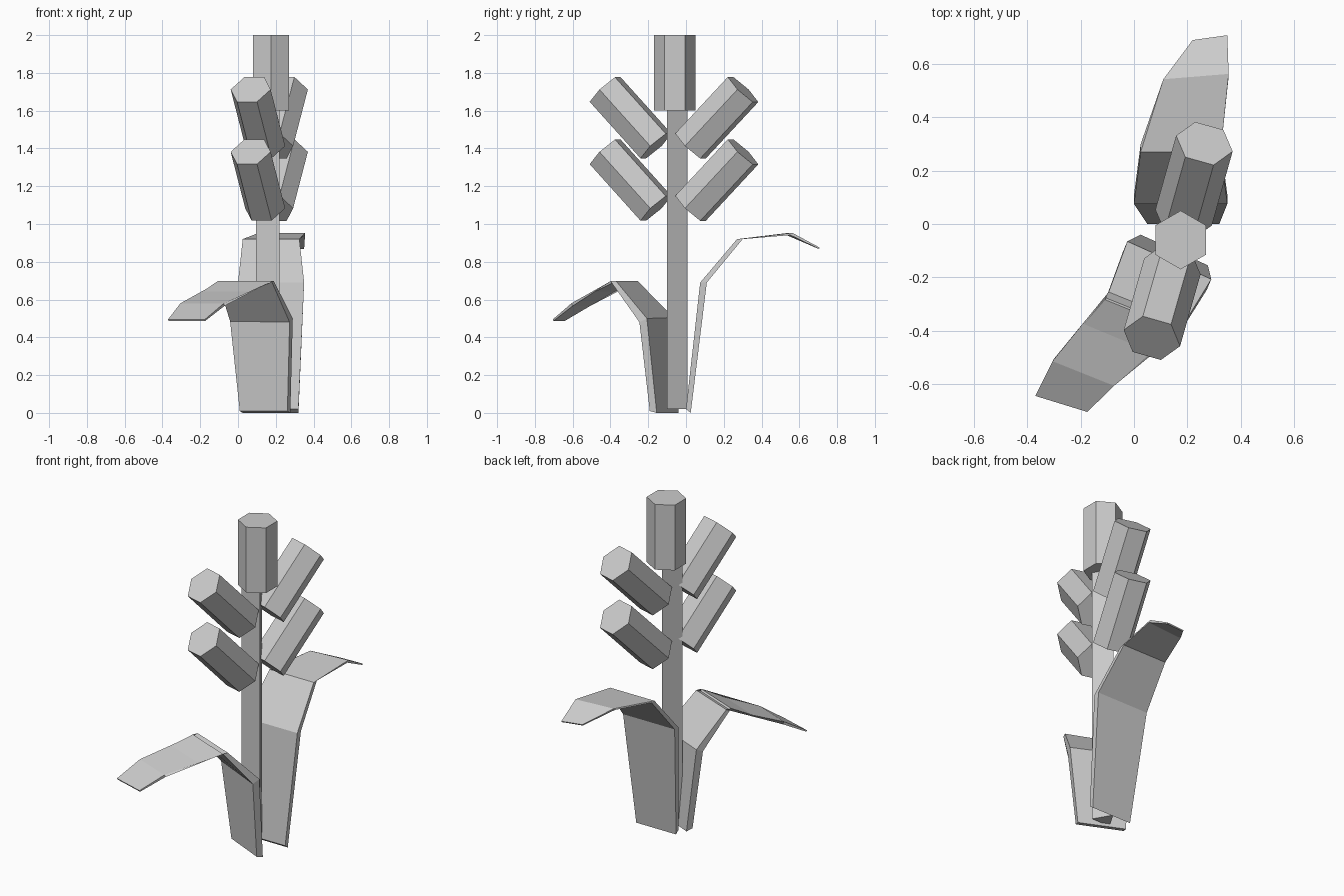
import bpy, bmesh, math
from mathutils import Vector

if "Cube" in bpy.data.objects:
    bpy.data.objects.remove(bpy.data.objects["Cube"])


def finish(name, bm):
    bmesh.ops.recalc_face_normals(bm, faces=bm.faces)
    mesh = bpy.data.meshes.new(name)
    bm.to_mesh(mesh)
    bm.free()
    obj = bpy.data.objects.new(name, mesh)
    bpy.context.collection.objects.link(obj)
    return obj


def loft(name, rings):
    """Closed solid through rings of equal vertex count."""
    bm = bmesh.new()
    rows = [[bm.verts.new(p) for p in ring] for ring in rings]
    n = len(rows[0])
    for a, b in zip(rows, rows[1:]):
        for i in range(n):
            j = (i + 1) % n
            bm.faces.new((a[i], a[j], b[j], b[i]))
    bm.faces.new(rows[0])
    bm.faces.new(rows[-1])
    return finish(name, bm)


def prism(name, start, end, radius, sides, roll=0.0):
    """Regular prism between two points; roll is measured from the horizontal side axis."""
    start, end = Vector(start), Vector(end)
    d = (end - start).normalized()
    flat = Vector((d.y, -d.x, 0))
    u = flat.normalized() if flat.length > 0.01 else Vector((1, 0, 0))
    v = d.cross(u)
    angles = [math.radians(roll) + 2 * math.pi * i / sides for i in range(sides)]
    offs = [radius * (math.cos(a) * u + math.sin(a) * v) for a in angles]
    return loft(name, [[c + o for o in offs] for c in (start, end)])


def leaf(name, outward, stations):
    """Each station: upper-side left point, upper-side right point, (outward, vertical) thickness."""
    rings = []
    for left, right, (t, tz) in stations:
        off = Vector((outward[0] * t, outward[1] * t, tz))
        l, r = Vector(left), Vector(right)
        rings.append([l, r, r + off, l + off])
    return loft(name, rings)


# Three-sided stem and the six-sided top bud
prism("stem", (0.157, -0.064, 0.02), (0.157, -0.064, 1.6), 0.072, 3, 90)
prism("top_bud", (0.175, -0.06, 1.6), (0.175, -0.06, 2.0), 0.11, 6, 90)

# Two tiers of tilted side buds
for tier, dz in (("lower", -0.33), ("upper", 0.0)):
    prism(tier + "_back_bud", (0.186, 0.024, 1.413 + dz), (0.264, 0.302, 1.712 + dz), 0.11, 6)
    prism(tier + "_front_bud", (0.144, -0.159, 1.413 + dz), (0.067, -0.428, 1.712 + dz), 0.11, 6)

# Tall back leaf
leaf("back_leaf", (0, 1), [
    ((0.05, 0.00, 0.02), (0.32, 0.00, 0.02), (0.025, -0.02)),
    ((0.00, 0.075, 0.69), (0.35, 0.075, 0.69), (0.035, 0.0)),
    ((0.025, 0.27, 0.92), (0.325, 0.27, 0.92), (0.03, 0.0)),
    ((0.11, 0.543, 0.953), (0.355, 0.563, 0.953), (-0.01, -0.012)),
    ((0.22, 0.69, 0.882), (0.35, 0.708, 0.875), (-0.004, -0.007)),
])

# Low front leaf, bent over and turned to the left
leaf("front_leaf", (-0.39, -0.92), [
    ((0.025, -0.04, 0.0), (0.277, -0.155, 0.0), (0.04, 0.01)),
    ((-0.025, -0.065, 0.505), (0.29, -0.207, 0.50), (0.043, -0.02)),
    ((-0.095, -0.255, 0.697), (0.19, -0.37, 0.697), (0.032, 0.0)),
    ((-0.305, -0.515, 0.58), (-0.075, -0.607, 0.58), (-0.008, -0.014)),
    ((-0.37, -0.645, 0.495), (-0.175, -0.705, 0.495), (-0.004, -0.008)),
])
